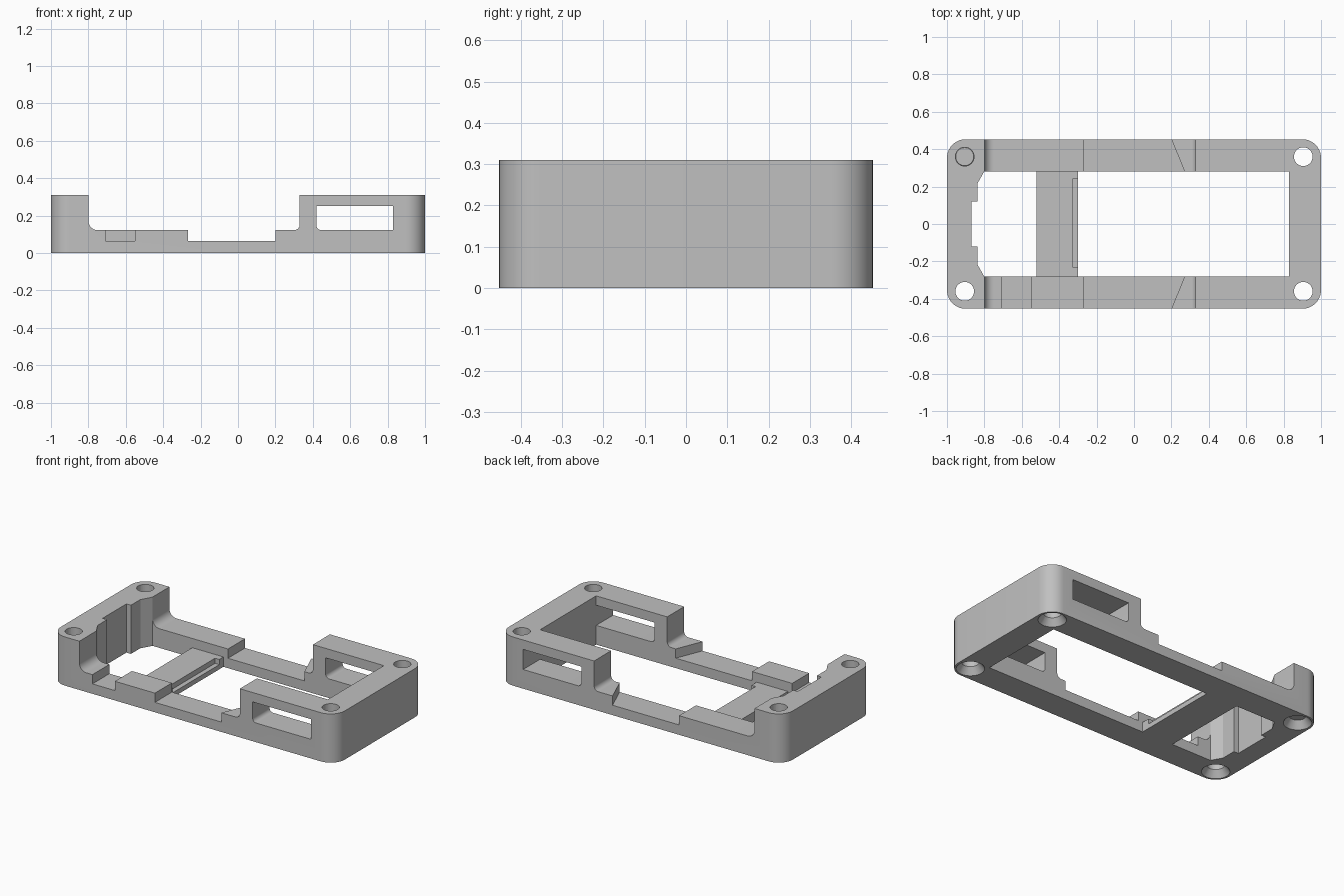
import bpy, bmesh, math
from mathutils import Vector

if "Cube" in bpy.data.objects:
    bpy.data.objects.remove(bpy.data.objects["Cube"], do_unlink=True)

grey = bpy.data.materials.new("light grey")
grey.use_nodes = True
COLOUR = (0.53, 0.53, 0.53, 1)
grey.diffuse_color = COLOUR
grey.node_tree.nodes["Principled BSDF"].inputs["Base Color"].default_value = COLOUR

HALF_W, INNER = 0.453, 0.282   # outer and inner half depth
HEIGHT, RAIL, LOW = 0.31, 0.122, 0.063


def outline(corners, steps=10):
    """Polygon from (a, b, radius) corners; square corners may be rounded."""
    pts = []
    for i, (a, b, r) in enumerate(corners):
        p = Vector((a, b))
        if r == 0:
            pts.append(p)
            continue
        u = (Vector(corners[i - 1][:2]) - p).normalized()
        v = (Vector(corners[(i + 1) % len(corners)][:2]) - p).normalized()
        for k in range(steps + 1):
            t = math.pi / 2 * k / steps
            pts.append(p + r * (u + v - v * math.cos(t) - u * math.sin(t)))
    return pts


def finish(name, bm):
    bmesh.ops.recalc_face_normals(bm, faces=bm.faces)
    mesh = bpy.data.meshes.new(name)
    bm.to_mesh(mesh)
    bm.free()
    mesh.materials.append(grey)
    obj = bpy.data.objects.new(name, mesh)
    bpy.context.collection.objects.link(obj)
    return obj


def prism(name, pts, lo, hi, axis="z"):
    """Extrude a polygon along z (points are x, y) or along y (points are x, z)."""
    bm = bmesh.new()
    place = (lambda p, d: (p[0], p[1], d)) if axis == "z" else (lambda p, d: (p[0], d, p[1]))
    low = [bm.verts.new(place(p, lo)) for p in pts]
    high = [bm.verts.new(place(p, hi)) for p in pts]
    bm.faces.new(low)
    bm.faces.new(high)
    n = len(pts)
    for i in range(n):
        j = (i + 1) % n
        bm.faces.new((low[i], low[j], high[j], high[i]))
    return finish(name, bm)


def box(name, x0, x1, y0, y1, z0, z1):
    return prism(name, [(x0, y0), (x1, y0), (x1, y1), (x0, y1)], z0, z1)


def cone(name, x, y, r0, r1, z0, z1):
    bm = bmesh.new()
    bmesh.ops.create_cone(bm, cap_ends=True, segments=40, radius1=r0, radius2=r1, depth=z1 - z0)
    bmesh.ops.translate(bm, vec=(x, y, (z0 + z1) / 2), verts=bm.verts)
    return finish(name, bm)


def cut(target, cutter):
    cutter.hide_render = True
    mod = target.modifiers.new("cut", "BOOLEAN")
    mod.operation, mod.solver, mod.object = "DIFFERENCE", "EXACT", cutter
    bpy.context.view_layer.objects.active = target
    bpy.ops.object.modifier_apply(modifier=mod.name)
    bpy.data.objects.remove(cutter, do_unlink=True)


# Rounded outer block
frame = prism("frame", outline([(sx, sy * HALF_W, 0.1) for sx, sy in
                                ((-1, -1), (1, -1), (1, 1), (-1, 1))]), 0, HEIGHT)

# Central bay, with chamfered and recessed end
half = [(-0.87, 0.12), (-0.838, 0.12), (-0.838, 0.215), (-0.8, INNER), (0.83, INNER)]
bay = half + [(x, -y) for x, y in reversed(half)]
cut(frame, prism("bay_cutter", bay, -0.1, 0.6))

# Side gap above the rails, with filleted ends
gap = outline([(-0.8, 0.6, 0), (-0.8, RAIL, 0.05), (0.33, RAIL, 0.03), (0.33, 0.6, 0)])
cut(frame, prism("gap_cutter", gap, -0.6, 0.6, "y"))

# Lowered rail section with slanted right step
edge = [(-0.268, 0.6), (0.14, 0.6), (0.27, INNER)]
low = edge + [(x, -y) for x, y in reversed(edge)]
cut(frame, prism("low_rail_cutter", low, LOW, 0.5))

# Slot across the front rail
cut(frame, box("slot_cutter", -0.708, -0.55, -0.6, -0.2, LOW, 0.5))

# Side windows through both tall rails
window = outline([(0.42, RAIL, 0.025), (0.83, RAIL, 0), (0.83, 0.25, 0), (0.42, 0.25, 0)])
for side in (-1, 1):
    ends = sorted((side * 0.2, side * 0.6))
    cut(frame, prism("window_cutter", window, *ends, "y"))

# Countersunk corner screw holes
for x in (-0.905, 0.905):
    for y in (-0.36, 0.36):
        cut(frame, cone("hole_cutter", x, y, 0.05, 0.05, -0.1, 0.6))
        cut(frame, cone("countersink_cutter", x, y, 0.088, 0.048, -0.01, 0.045))

# Cross bar with a stepped ledge
bar = box("cross_bar", -0.52, -0.3, -INNER, INNER, 0, LOW)
cut(bar, box("ledge_cutter", -0.33, -0.2, -0.23, 0.24, 0.03, 0.2))

# Smooth the rounded surfaces, keep edges sharp
bpy.ops.object.select_all(action="DESELECT")
frame.select_set(True)
bpy.context.view_layer.objects.active = frame
bpy.ops.object.shade_smooth_by_angle(angle=math.radians(25))
